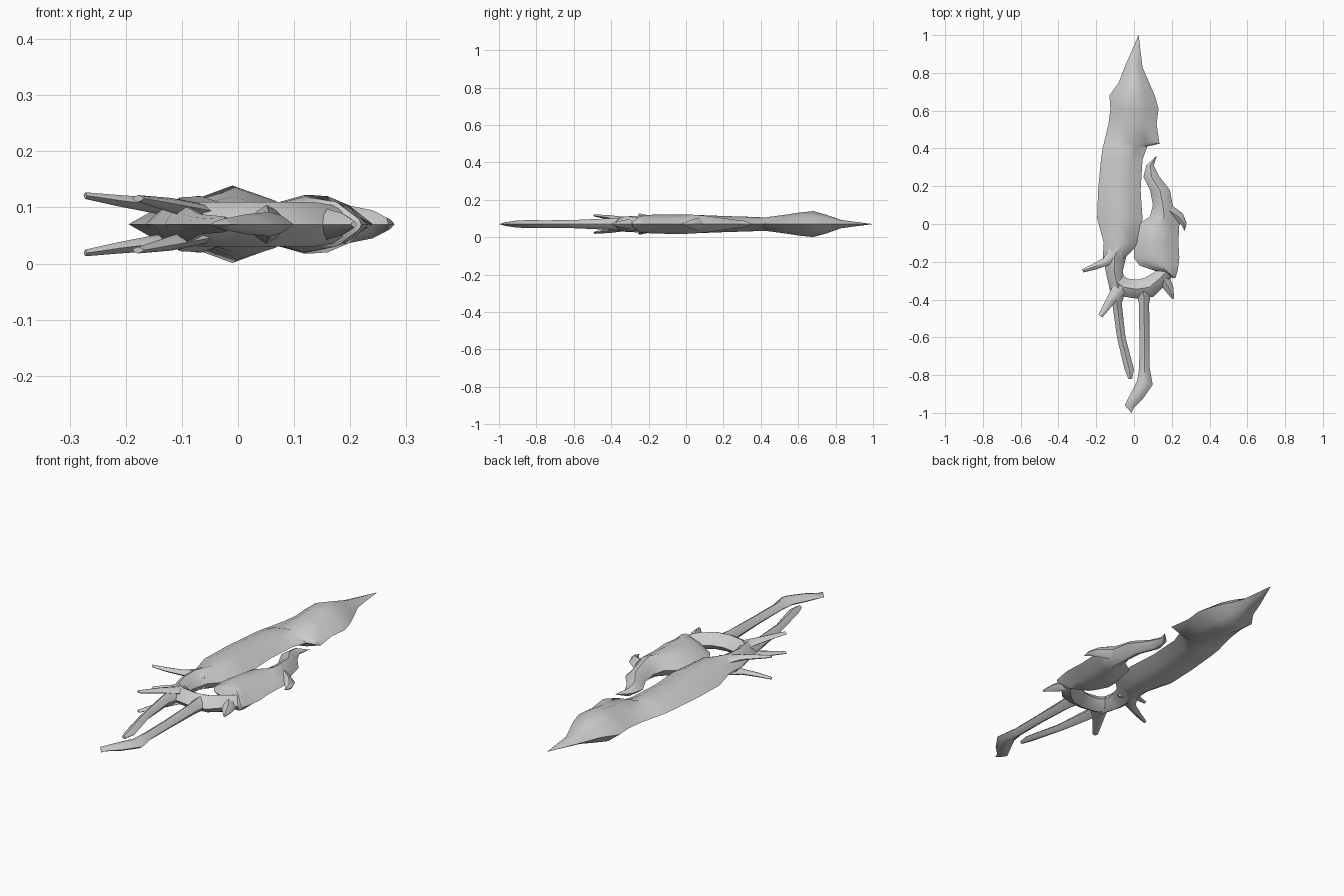
import bpy
import bmesh
from mathutils import Vector

MID = 0.07  # height of the plane of symmetry

cube = bpy.data.objects.get("Cube")
if cube:
    bpy.data.objects.remove(cube, do_unlink=True)

metal = bpy.data.materials.new("pale_grey_metal")
metal.use_nodes = True
grey = (0.6, 0.6, 0.6, 1)
metal.diffuse_color = grey
metal.node_tree.nodes["Principled BSDF"].inputs["Base Color"].default_value = grey

# Lens-shaped cross-section: (position from left edge to right edge, relative height)
LENS = [(0, 0), (.25, .68), (.5, 1), (.75, .68), (1, 0), (.75, -.68), (.5, -1), (.25, -.68)]


def loft(name, sections):
    """Skin lens-shaped sections given as (left point, right point, half height)."""
    bm = bmesh.new()
    rings = []
    for left, right, half in sections:
        ring = []
        for across, up in LENS:
            point = left.lerp(right, across)
            point.z += half * up
            ring.append(bm.verts.new(point))
        rings.append(ring)
    count = len(LENS)
    for first, second in zip(rings, rings[1:]):
        for i in range(count):
            j = (i + 1) % count
            bm.faces.new((first[i], first[j], second[j], second[i]))
    bm.faces.new(rings[0])
    bm.faces.new(rings[-1])
    bmesh.ops.remove_doubles(bm, verts=bm.verts, dist=0.0005)
    bmesh.ops.recalc_face_normals(bm, faces=bm.faces)
    mesh = bpy.data.meshes.new(name)
    bm.to_mesh(mesh)
    bm.free()
    mesh.materials.append(metal)
    obj = bpy.data.objects.new(name, mesh)
    bpy.context.collection.objects.link(obj)
    bpy.ops.object.select_all(action="DESELECT")
    obj.select_set(True)
    bpy.context.view_layer.objects.active = obj
    bpy.ops.object.shade_smooth_by_angle(angle=0.7)
    return obj


def plate(name, rows):
    """Flat part from rows of (y, left x, right x, half height)."""
    loft(name, [(Vector((left, y, MID)), Vector((right, y, MID)), half)
                for y, left, right, half in rows])


def limb(name, path, lift_start=0, lift_end=0):
    """Tapering part along a path of (x, y, width, half height)."""
    last = len(path) - 1
    points = []
    for i, (x, y, width, half) in enumerate(path):
        lift = lift_start + (lift_end - lift_start) * i / last
        points.append(Vector((x, y, MID + lift)))
    sections = []
    for i, (x, y, width, half) in enumerate(path):
        along = points[min(i + 1, last)] - points[max(i - 1, 0)]
        side = Vector((-along.y, along.x, 0)).normalized() * width / 2
        sections.append((points[i] + side, points[i] - side, half))
    loft(name, sections)


# Long blade, running down into the thin left prong
plate("blade", [
    (1, .024, .025, 0), (.83, -.05, .045, .022), (.75, -.08, .08, .05),
    (.68, -.13, .11, .069), (.61, -.125, .13, .062), (.53, -.135, .12, .05),
    (.425, -.16, .135, .036), (.41, -.165, .07, .036), (.34, -.175, .045, .039),
    (.18, -.19, .035, .044), (.03, -.195, .045, .05), (-.1, -.16, .03, .05),
    (-.17, -.165, -.04, .048), (-.25, -.15, -.06, .045), (-.34, -.13, -.04, .04),
    (-.42, -.115, -.065, .03), (-.6, -.09, -.045, .018), (-.77, -.05, 0, .014),
    (-.82, -.03, -.01, .008)])

# Hooked guard beside the blade
plate("guard", [
    (.36, .118, .12, 0), (.31, .065, .105, .018), (.25, .05, .135, .025),
    (.18, .085, .19, .035), (.1, .1, .205, .045), (.04, .085, .235, .05),
    (0, .025, .24, .052), (-.1, 0, .235, .052), (-.18, 0, .24, .05),
    (-.22, .03, .235, .047), (-.25, .12, .23, .04), (-.285, .205, .22, .012)])

# Curved bridge below the opening
limb("lower_bridge", [
    (-.1, -.3, .1, .038), (-.055, -.335, .1, .04), (.015, -.345, .1, .04),
    (.08, -.335, .11, .04), (.135, -.29, .09, .04), (.19, -.23, .08, .03)])

# Grip with a slanted end
limb("grip", [
    (.05, -.33, .09, .036), (.053, -.42, .055, .03), (.055, -.6, .053, .022),
    (.055, -.76, .055, .02), (.058, -.84, .085, .022), (.015, -.91, .07, .018),
    (-.025, -.965, .05, .01), (-.013, -1, .002, 0)])

# Single spikes on the right of the guard
limb("side_spike", [(.19, .07, .06, .035), (.24, .035, .055, .025),
                    (.265, .0, .03, .012), (.268, -.035, .002, 0)])
limb("lower_spike", [(.15, -.28, .07, .03), (.185, -.34, .05, .02),
                     (.207, -.395, .012, .006)])

# Paired spikes on the left, splayed above and below the blade
for word, sign in (("upper", 1), ("under", -1)):
    limb(word + "_long_spike", [(-.08, -.14, .1, .016), (-.15, -.2, .045, .014),
                                (-.215, -.228, .032, .01), (-.272, -.248, .018, .006)],
         sign * .025, sign * .051)
    limb(word + "_short_spike", [(-.07, -.33, .08, .016), (-.12, -.4, .05, .013),
                                 (-.178, -.488, .025, .006)],
         sign * .022, sign * .046)
